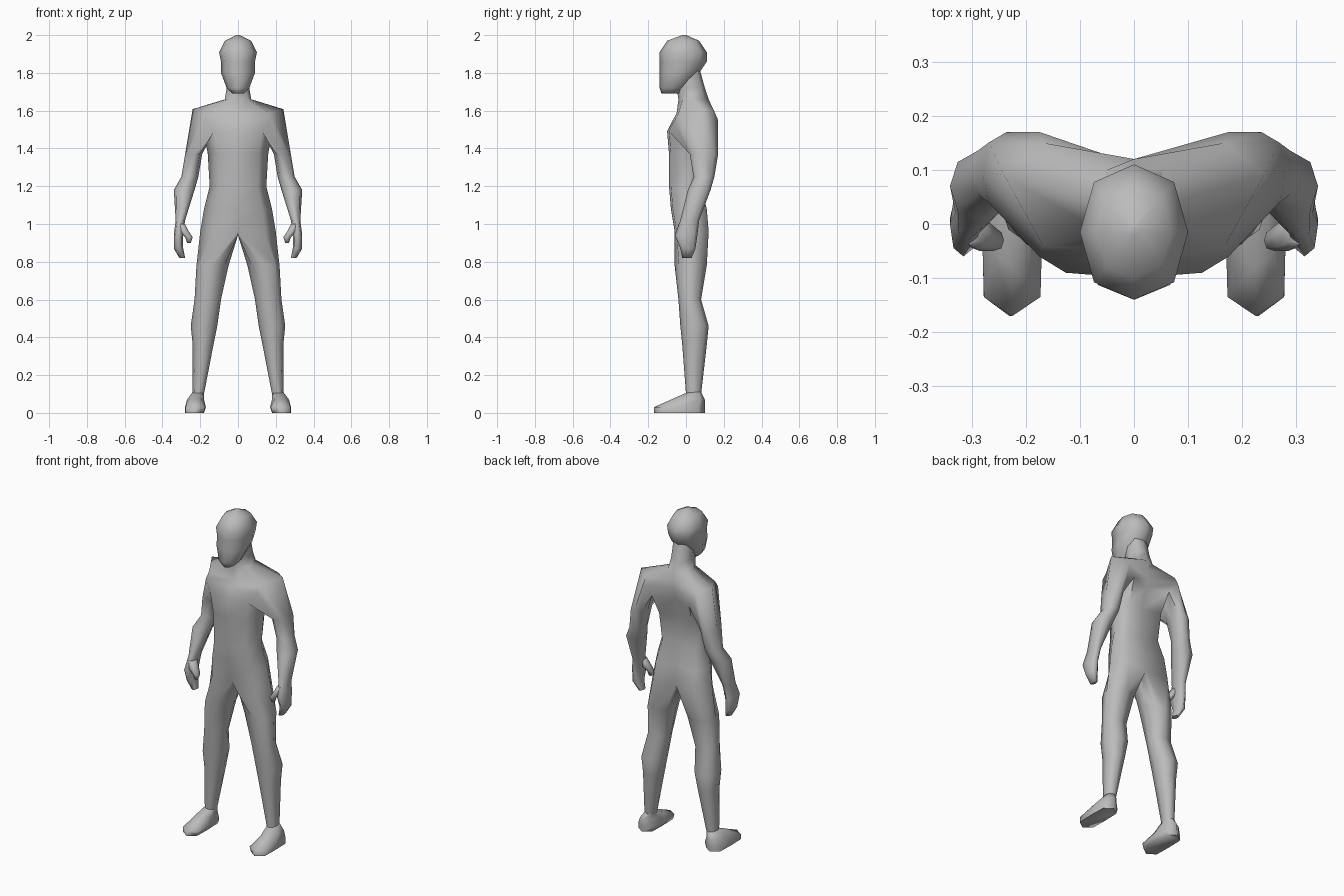
import bpy
import bmesh
from mathutils import Vector

default_cube = bpy.data.objects.get("Cube")
if default_cube:
    bpy.data.objects.remove(default_cube, do_unlink=True)

# Single plain clay colour
CLAY = (.5, .5, .5, 1)
clay = bpy.data.materials.new("clay_grey")
clay.use_nodes = True
clay.diffuse_color = CLAY
clay.node_tree.nodes["Principled BSDF"].inputs["Base Color"].default_value = CLAY


def ring(height, inner, outer, front, back, corner=.74):
    """Horizontal eight-sided ring filling the given bounds."""
    centre = Vector(((inner + outer) / 2, (front + back) / 2, height))
    half_width, half_depth = (outer - inner) / 2, (back - front) / 2
    directions = [(0, -1), (corner, -.74), (1, 0), (corner, .74),
                  (0, 1), (-corner, .74), (-1, 0), (-corner, -.74)]
    return [centre + Vector((half_width * across, half_depth * along, 0))
            for across, along in directions]


def centred_ring(height, half_width, front, back):
    """Ring that straddles the middle of the body."""
    return ring(height, -half_width, half_width, front, back)


def torso_ring(height, half_width, front, flank, blade, spine, fall=0):
    """Ring with a nearly flat chest, shoulder blades and a hollow spine.
    The fall lowers points in front of and behind the shoulder line."""
    chest_corner = (half_width * .7, front + .01)
    back_corner = (half_width * .7, blade)
    right_half = [chest_corner, (half_width, flank), back_corner]
    left_half = [(-across, along) for across, along in reversed(right_half)]
    outline = [(0, front)] + right_half + [(0, spine)] + left_half
    return [Vector((across, along, height - fall * abs(along - .08)))
            for across, along in outline]


def add_loops(bm, rings, sign=1):
    """Add the points of each ring to the mesh, mirrored if the sign is negative."""
    return [[bm.verts.new((point.x * sign, point.y, point.z)) for point in points]
            for points in rings]


def skin(bm, loops):
    """Join neighbouring loops with quads."""
    for lower, upper in zip(loops, loops[1:]):
        for index in range(len(lower)):
            previous = index - 1
            bm.faces.new((lower[previous], lower[index], upper[index], upper[previous]))


def finish(name, bm):
    """Turn the mesh into a smoothly shaded clay object."""
    bmesh.ops.recalc_face_normals(bm, faces=bm.faces)
    mesh = bpy.data.meshes.new(name)
    bm.to_mesh(mesh)
    bm.free()
    mesh.materials.append(clay)
    part = bpy.data.objects.new(name, mesh)
    bpy.context.collection.objects.link(part)
    bpy.ops.object.select_all(action="DESELECT")
    part.select_set(True)
    bpy.context.view_layer.objects.active = part
    bpy.ops.object.shade_smooth_by_angle(angle=1.3)


def build_solid(name, rings, sign=1):
    """Separate part, skinned over its rings and capped at both ends."""
    bm = bmesh.new()
    loops = add_loops(bm, rings, sign)
    skin(bm, loops)
    bm.faces.new(loops[0])
    bm.faces.new(loops[-1])
    finish(name, bm)


def build_pair(name, rings):
    """Build a part on the left and its mirror image on the right."""
    build_solid("left_" + name, rings)
    build_solid("right_" + name, rings, -1)


def grow_limb(bm, opening, rings, sign):
    """Continue the body from an opening through the limb's rings."""
    loops = add_loops(bm, rings, sign)
    skin(bm, [opening] + loops)
    bm.faces.new(loops[-1])


# Trunk, from the hips up into the neck
trunk_rings = [
    torso_ring(.96, .2, -.06, .03, .12, .1),
    torso_ring(1.08, .18, -.08, .02, .11, .09),
    torso_ring(1.2, .15, -.09, .01, .08, .06),
    torso_ring(1.37, .16, -.09, .02, .1, .07),
    torso_ring(1.49, .18, -.1, .04, .15, .1),
    torso_ring(1.55, .25, -.07, .08, .17, .11),
    torso_ring(1.61, .24, -.05, .09, .15, .12, fall=.2),
    centred_ring(1.66, .07, -.04, .12),
    centred_ring(1.72, .06, -.05, .1),
    centred_ring(1.83, .06, -.05, .07),
]

# Arms, running on into the palm and curled fingers
arm_rings = [
    ring(1.37, .19, .28, .02, .17),
    ring(1.25, .21, .3, .04, .15),
    ring(1.18, .23, .34, .01, .13),
    ring(1.02, .28, .33, -.03, .07),
    ring(.94, .29, .34, -.06, .06),
    ring(.87, .29, .34, -.03, .05),
    ring(.82, .28, .31, -.02, .03),
]

# Legs, down to the ankle
leg_rings = [
    ring(.78, .05, .22, -.06, .11),
    ring(.6, .09, .23, -.04, .08),
    ring(.46, .11, .25, -.03, .12),
    ring(.36, .13, .24, -.02, .11),
    ring(.1, .18, .24, 0, .08),
]

body = bmesh.new()
trunk = add_loops(body, trunk_rings)
skin(body, trunk)
body.faces.new(trunk[-1])
hips, armpit, shoulder, ridge = trunk[0], trunk[4], trunk[5], trunk[6]
crotch = [body.verts.new((0, along, .94)) for along in (.07, .03, -.02)]

for sign in (1, -1):
    # The outer shoulder point makes way for the arm opening
    order = [slot * sign % 8 for slot in range(5)]
    chest, flank, blade = order[1:4]
    opening = [shoulder[chest], ridge[chest], ridge[flank], ridge[blade],
               shoulder[blade], armpit[blade], armpit[flank], armpit[chest]]
    bmesh.ops.delete(body, geom=[shoulder[flank]], context="VERTS")
    grow_limb(body, opening, arm_rings, sign)
    grow_limb(body, [hips[slot] for slot in order] + crotch, leg_rings, sign)
finish("body", body)

# Head, from chin to crown
build_solid("head", [
    centred_ring(1.69, .03, -.13, -.03),
    centred_ring(1.72, .06, -.14, 0),
    centred_ring(1.8, .09, -.14, .07),
    centred_ring(1.86, .09, -.14, .11),
    centred_ring(1.91, .1, -.14, .11),
    centred_ring(1.97, .07, -.1, .07),
    centred_ring(2, .01, -.02, 0),
])

# Thumbs, pointing inward and down
build_pair("thumb", [
    ring(1, .28, .32, -.04, .02),
    ring(.96, .26, .31, -.05, .01),
    ring(.93, .24, .28, -.05, -.01),
    ring(.9, .25, .27, -.04, -.02),
])

# Feet, with a pointed toe and a sloping instep
build_pair("foot", [
    ring(0, .18, .28, -.17, .1, corner=.95),
    ring(.03, .17, .28, -.17, .1, corner=.95),
    ring(.07, .18, .27, -.08, .1),
    ring(.11, .18, .24, .01, .08),
])
